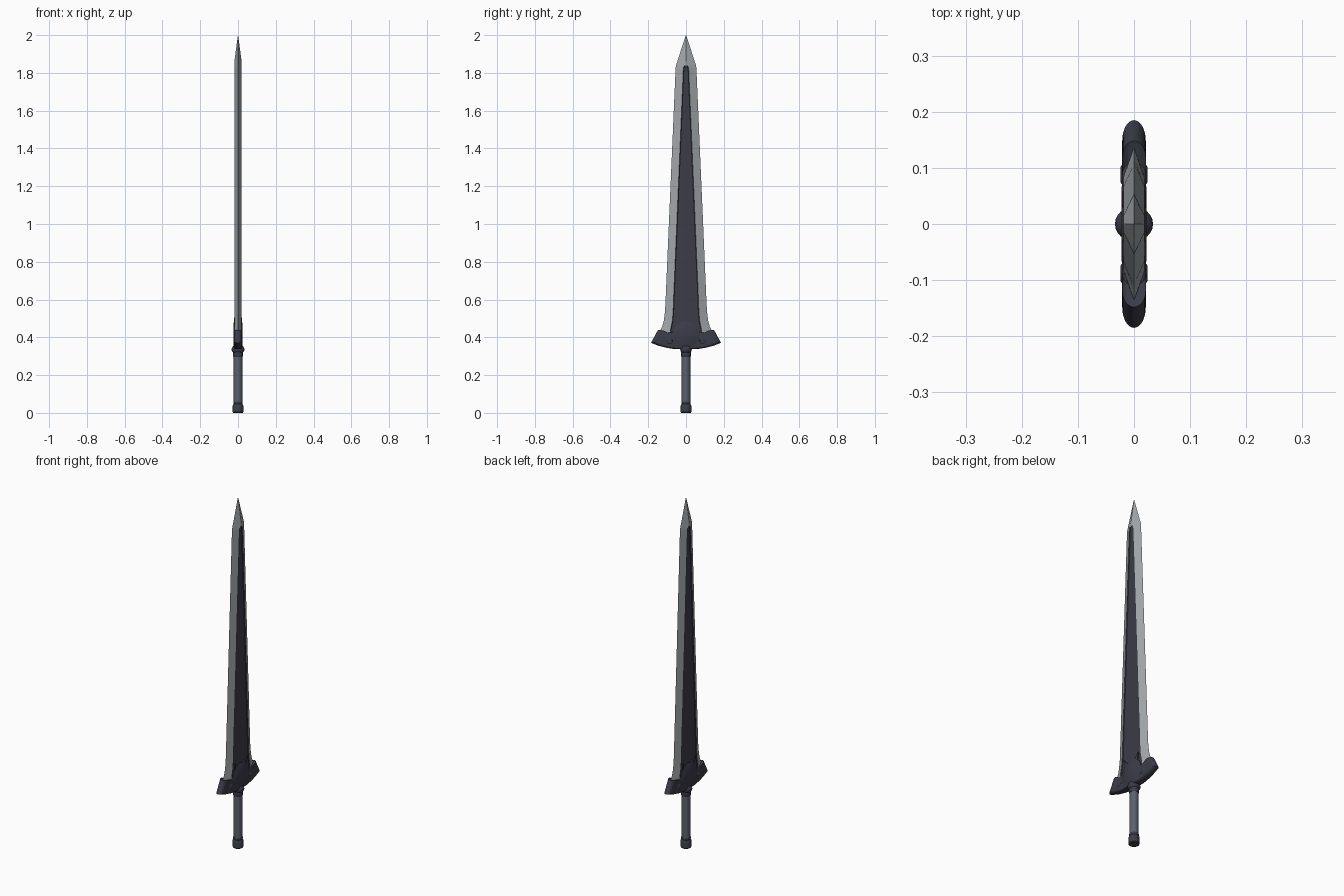
import bpy, bmesh, math
from mathutils import Matrix, Vector

if "Cube" in bpy.data.objects:
    bpy.data.objects.remove(bpy.data.objects["Cube"])


def material(name, rgb):
    m = bpy.data.materials.new(name)
    m.diffuse_color = (*rgb, 1)
    m.use_nodes = True
    m.node_tree.nodes["Principled BSDF"].inputs["Base Color"].default_value = m.diffuse_color
    return m


STEEL = material("pale steel", (0.36, 0.385, 0.40))
DARK = material("dark iron", (0.045, 0.045, 0.066))
SLATE = material("slate grip", (0.105, 0.12, 0.15))


def finish(name, bm, mats, smooth=False):
    bmesh.ops.remove_doubles(bm, verts=bm.verts, dist=0.0002)
    bmesh.ops.recalc_face_normals(bm, faces=bm.faces)
    me = bpy.data.meshes.new(name)
    bm.to_mesh(me)
    bm.free()
    ob = bpy.data.objects.new(name, me)
    bpy.context.collection.objects.link(ob)
    for m in mats:
        me.materials.append(m)
    if smooth:
        bpy.ops.object.select_all(action='DESELECT')
        ob.select_set(True)
        bpy.context.view_layer.objects.active = ob
        bpy.ops.object.shade_smooth_by_angle(angle=math.radians(35))
    return ob


def loft(bm, rings, dark=lambda i, j: False):
    vs = [[bm.verts.new(p) for p in r] for r in rings]
    n = len(vs[0])
    for i in range(len(vs) - 1):
        for j in range(n):
            k = (j + 1) % n
            f = bm.faces.new((vs[i][j], vs[i][k], vs[i + 1][k], vs[i + 1][j]))
            f.material_index = int(dark(i, j))
    bm.faces.new(vs[0])
    bm.faces.new(vs[-1])


def turned(name, profile, mat, axis='Z', centre=(0, 0, 0), n=24, squash=1.0):
    """Solid of revolution from (radius, height) pairs."""
    bm = bmesh.new()
    loft(bm, [[(r * math.cos(2 * math.pi * k / n), squash * r * math.sin(2 * math.pi * k / n), h)
               for k in range(n)] for r, h in profile])
    if axis == 'X':
        bm.transform(Matrix.Rotation(math.pi / 2, 4, 'Y'))
    bm.transform(Matrix.Translation(Vector(centre)))
    return finish(name, bm, [mat], True)


# Blade: bevelled edges with a recessed dark fuller; rows are z, width, fuller width, floor depth
H = 0.019
rows = [(0.40, 0.138, 0.085, 0.015), (0.435, 0.136, 0.083, 0.015), (0.46, 0.125, 0.078, 0.015),
        (0.49, 0.117, 0.072, 0.015), (0.54, 0.111, 0.068, 0.015), (0.60, 0.108, 0.066, 0.015),
        (1.825, 0.055, 0.014, 0.015), (1.838, 0.0535, 0.009, 0.0185)]
rings = []
for z, w, f, g in rows:
    i = f - 0.003
    rings.append([(0, w, z), (H, f, z), (g, i, z), (g, -i, z), (H, -f, z),
                  (0, -w, z), (-H, -f, z), (-g, -i, z), (-g, i, z), (-H, f, z)])
z, w = 1.862, 0.046
rings.append([(0, w, z)] + [(H, 0.0003 * s, z) for s in (2, 1, -1, -2)]
             + [(0, -w, z)] + [(-H, 0.0003 * s, z) for s in (-2, -1, 1, 2)])
rings.append([(0.0005 * (1 if 0 < j < 5 else -1 if j > 5 else 0),
               0.0005 * (1 if j == 0 else -1 if j == 5 else 0), 2.0) for j in range(10)])
bm = bmesh.new()
loft(bm, rings, lambda i, j: i < 7 and j in (1, 2, 3, 6, 7, 8))
finish("blade", bm, [STEEL, DARK])

# Crescent guard: outline stacked through its thickness, ends rounded in plan
half = [(0.06, 0.338), (0.10, 0.344), (0.145, 0.355), (0.185, 0.371),
        (0.148, 0.44), (0.11, 0.424), (0.075, 0.43)]
outline = half + [(-y, z) for y, z in reversed(half)]
bm = bmesh.new()
rings = []
for k in range(-8, 9):
    a = k / 8 * math.pi / 2
    s = 1 - 0.2 * (1 - math.cos(a))
    d = 0.004 * (1 - math.cos(a))
    rings.append([(0.021 * math.sin(a), y * s, z + (d if z < 0.4 else -d)) for y, z in outline])
loft(bm, rings)
finish("guard", bm, [DARK], True)

# Round boss and rivets going through the guard
turned("guard_boss", [(0.066, -0.0225), (0.073, -0.018), (0.073, 0.018), (0.066, 0.0225)],
       DARK, 'X', (0, 0, 0.412), 32)
for side, label in ((1, "right"), (-1, "left")):
    turned("rivet_" + label, [(0.013, -0.0245), (0.018, -0.021), (0.018, 0.021), (0.013, 0.0245)],
           DARK, 'X', (0, side * 0.088, 0.382), 16)
    # Pointed prong from the boss onto the blade
    bm = bmesh.new()
    prong = [(0.022, 0.468), (0.058, 0.505), (0.048, 0.455)]
    loft(bm, [[(x, side * y, z) for y, z in prong] for x in (-0.0205, 0.0205)])
    finish("prong_" + label, bm, [DARK])

# Collar knob, grip and pommel
turned("collar_knob", [(0.034 * math.cos(a), 0.026 * math.sin(a))
       for a in [math.radians(d) for d in range(-80, 81, 16)]], DARK, 'Z', (0, 0, 0.336), 24, 0.9)
turned("collar_ring", [(0.024, 0.297), (0.026, 0.301), (0.026, 0.32), (0.024, 0.325)], DARK)
turned("grip", [(0.0225, 0.04), (0.0225, 0.31)], SLATE)
turned("pommel_ring", [(0.0235, 0.048), (0.025, 0.051), (0.025, 0.058), (0.0235, 0.061)], DARK)
turned("pommel", [(0.025, 0), (0.028, 0.004), (0.028, 0.04), (0.023, 0.049)], DARK)
